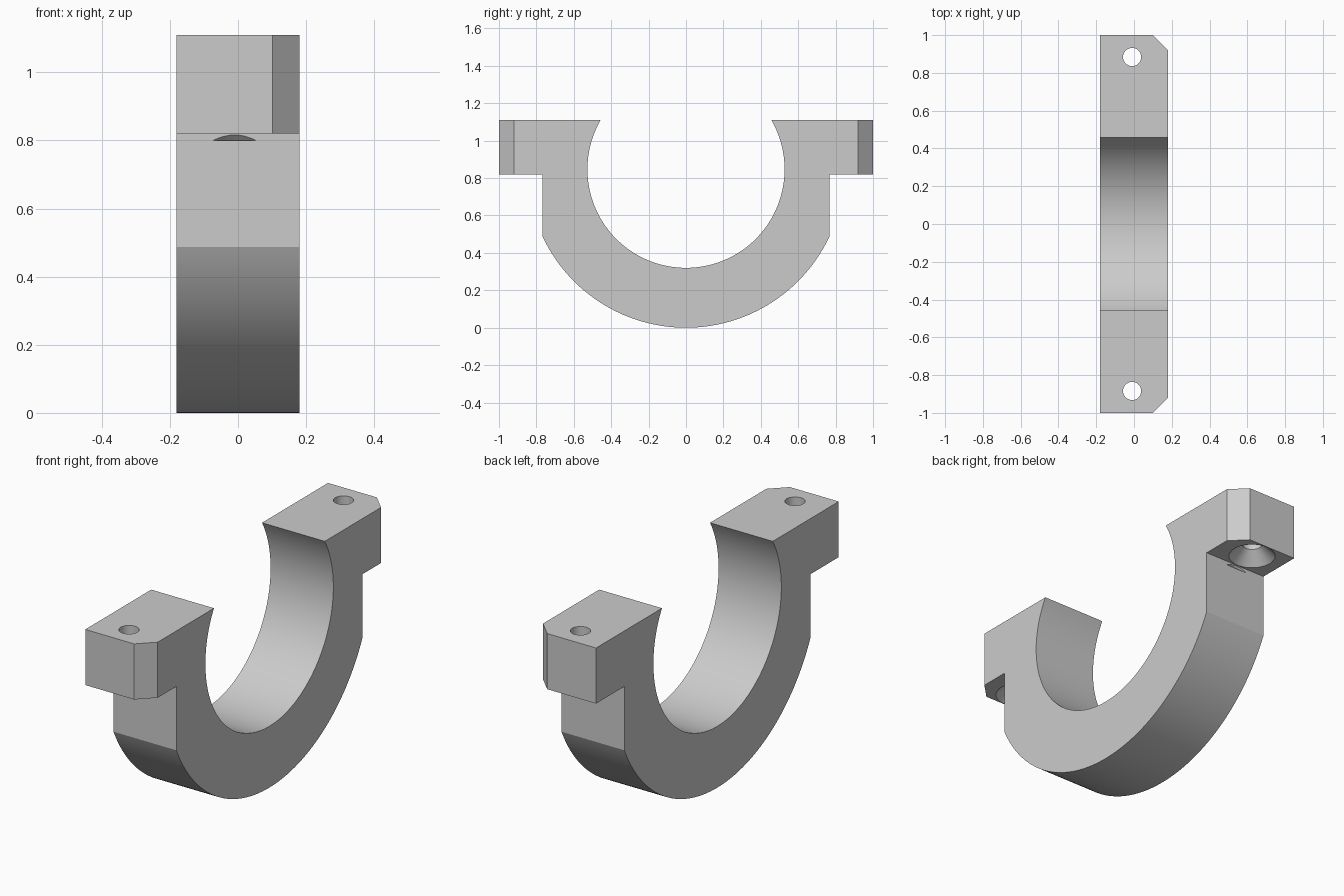
import bpy, bmesh, math
from mathutils import Matrix

if "Cube" in bpy.data.objects:
    bpy.data.objects.remove(bpy.data.objects["Cube"])

HALF_W = 0.181            # half thickness along x
TOP, LUG_Z = 1.11, 0.82   # lug top and underside
SIDE_Y, CHAMFER = 0.767, 0.08
AXIS_Z, BORE_R, OUTER_R = 0.847, 0.527, 0.847

grey = bpy.data.materials.new("plain grey")
grey.use_nodes = True
colour = (0.6, 0.6, 0.6, 1)
grey.diffuse_color = colour
grey.node_tree.nodes["Principled BSDF"].inputs["Base Color"].default_value = colour


def arc(radius, start, end, steps):
    """Points (y, z) on a circle about the bore axis."""
    angles = [start + (end - start) * i / steps for i in range(steps + 1)]
    return [(radius * math.cos(a), AXIS_Z + radius * math.sin(a)) for a in angles]


def make_object(name, bm):
    bmesh.ops.recalc_face_normals(bm, faces=bm.faces)
    mesh = bpy.data.meshes.new(name)
    bm.to_mesh(mesh)
    bm.free()
    mesh.materials.append(grey)
    obj = bpy.data.objects.new(name, mesh)
    bpy.context.collection.objects.link(obj)
    return obj


# Half clamp: side profile extruded across the thickness
lip = math.asin((TOP - AXIS_Z) / BORE_R)
flank = math.acos(SIDE_Y / OUTER_R)
profile = arc(BORE_R, lip, -math.pi - lip, 96)
profile += [(-1, TOP), (-1, LUG_Z), (-SIDE_Y, LUG_Z)]
profile += arc(OUTER_R, flank - math.pi, -flank, 72)
profile += [(SIDE_Y, LUG_Z), (1, LUG_Z), (1, TOP)]
bm = bmesh.new()
face = bm.faces.new([bm.verts.new((-HALF_W, y, z)) for y, z in profile])
extruded = bmesh.ops.extrude_face_region(bm, geom=[face])["geom"]
bmesh.ops.translate(bm, vec=(2 * HALF_W, 0, 0),
                    verts=[v for v in extruded if isinstance(v, bmesh.types.BMVert)])

# Chamfered outer lug corners on the left side
corners = [e for e in bm.edges
           if all(v.co.x > 0 and abs(v.co.y) > 0.99 for v in e.verts)]
bmesh.ops.bevel(bm, geom=corners, offset=CHAMFER, segments=1, affect='EDGES')
clamp = make_object("clamp_half", bm)

# Screw holes, countersunk from below
HOLE_R, SINK_R = 0.048, 0.113
for side in (-1, 1):
    bm = bmesh.new()
    rings = []
    for radius, z in ((SINK_R + 0.02, LUG_Z - 0.02),
                      (HOLE_R, LUG_Z + SINK_R - HOLE_R), (HOLE_R, TOP + 0.05)):
        place = Matrix.Translation((-0.01, side * 0.884, z))
        rings.append(bmesh.ops.create_circle(bm, segments=48, radius=radius,
                                             matrix=place)["verts"])
    for low, high in zip(rings, rings[1:]):
        for i in range(48):
            j = (i + 1) % 48
            bm.faces.new((low[i], low[j], high[j], high[i]))
    bm.faces.new(rings[0])
    bm.faces.new(rings[-1])
    cutter = make_object("screw_cutter", bm)
    cutter.hide_render = True
    cut = clamp.modifiers.new("screw_hole", 'BOOLEAN')
    cut.operation, cut.solver, cut.object = 'DIFFERENCE', 'EXACT', cutter
    bpy.context.view_layer.objects.active = clamp
    bpy.ops.object.modifier_apply(modifier=cut.name)
    bpy.data.objects.remove(cutter)

# Smooth curved walls, crisp edges
bpy.ops.object.select_all(action='DESELECT')
clamp.select_set(True)
bpy.context.view_layer.objects.active = clamp
bpy.ops.object.shade_smooth_by_angle(angle=math.radians(20))
